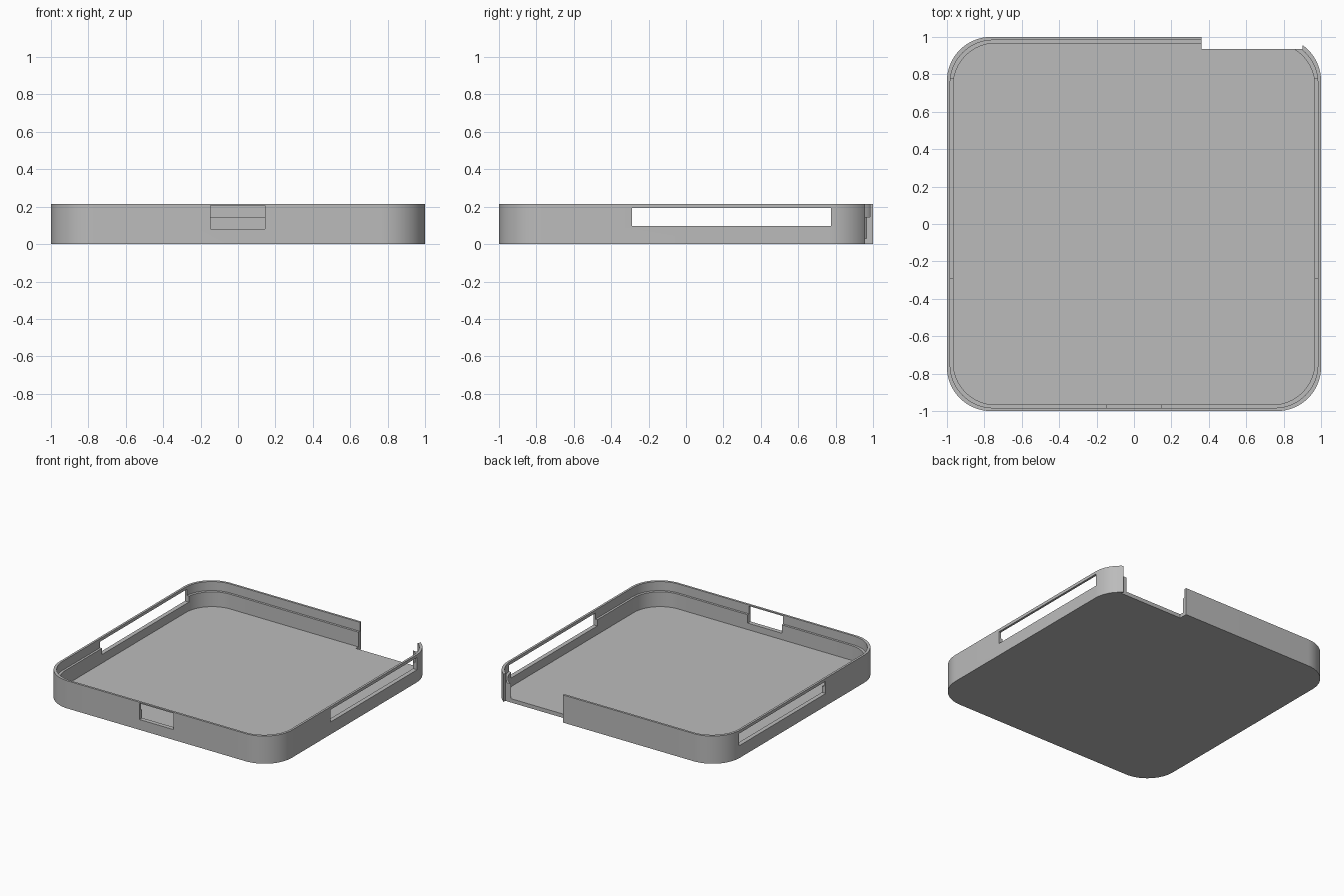
import bpy
import bmesh
from math import cos, sin, pi, radians

cube = bpy.data.objects.get("Cube")
if cube:
    bpy.data.objects.remove(cube, do_unlink=True)

HEIGHT = 0.215
FLOOR = 0.03
LEDGE = 0.145

grey = bpy.data.materials.new("plain grey")
grey.use_nodes = True
colour = (0.5, 0.5, 0.5, 1)
grey.diffuse_color = colour
grey.node_tree.nodes["Principled BSDF"].inputs["Base Color"].default_value = colour


def rounded_block(name, half, radius, z0, z1, steps=16):
    """Square block with rounded upright edges."""
    bm = bmesh.new()
    c = half - radius
    ring = []
    for k, (sx, sy) in enumerate([(1, 1), (-1, 1), (-1, -1), (1, -1)]):
        for i in range(steps + 1):
            a = (k + i / steps) * pi / 2
            ring.append(bm.verts.new((sx * c + radius * cos(a), sy * c + radius * sin(a), z0)))
    base = bm.faces.new(ring)
    top = bmesh.ops.extrude_face_region(bm, geom=[base])["geom"]
    for v in top:
        if isinstance(v, bmesh.types.BMVert):
            v.co.z = z1
    bmesh.ops.recalc_face_normals(bm, faces=bm.faces)
    return finish(name, bm)


def box(name, x0, x1, y0, y1, z0, z1):
    bm = bmesh.new()
    bmesh.ops.create_cube(bm, size=1)
    for v in bm.verts:
        v.co.x = x1 if v.co.x > 0 else x0
        v.co.y = y1 if v.co.y > 0 else y0
        v.co.z = z1 if v.co.z > 0 else z0
    return finish(name, bm)


def finish(name, bm):
    mesh = bpy.data.meshes.new(name)
    bm.to_mesh(mesh)
    bm.free()
    mesh.materials.append(grey)
    obj = bpy.data.objects.new(name, mesh)
    bpy.context.collection.objects.link(obj)
    return obj


# Tray body
tray = rounded_block("tray", 1.0, 0.235, 0, HEIGHT)

# Hollow, stepped rim, side windows, front window and back corner notch
cutters = [
    rounded_block("hollow_cutter", 0.966, 0.225, FLOOR, HEIGHT + 0.1),
    rounded_block("rim_step_cutter", 0.983, 0.23, LEDGE, HEIGHT + 0.15),
    box("side_window_cutter", -1.2, 1.2, -0.29, 0.775, 0.097, 0.192),
    box("front_window_cutter", -0.148, 0.145, -1.2, -0.8, 0.08, 0.206),
    box("back_notch_cutter", 0.36, 0.9, 0.936, 1.2, -0.1, HEIGHT + 0.2),
]

bpy.ops.object.select_all(action="DESELECT")
bpy.context.view_layer.objects.active = tray
tray.select_set(True)
for cutter in cutters:
    cutter.hide_render = True
    cut = tray.modifiers.new(cutter.name, "BOOLEAN")
    cut.operation = "DIFFERENCE"
    cut.solver = "EXACT"
    cut.object = cutter
    bpy.ops.object.modifier_apply(modifier=cut.name)
    bpy.data.objects.remove(cutter, do_unlink=True)

bpy.ops.object.shade_smooth_by_angle(angle=radians(30))
